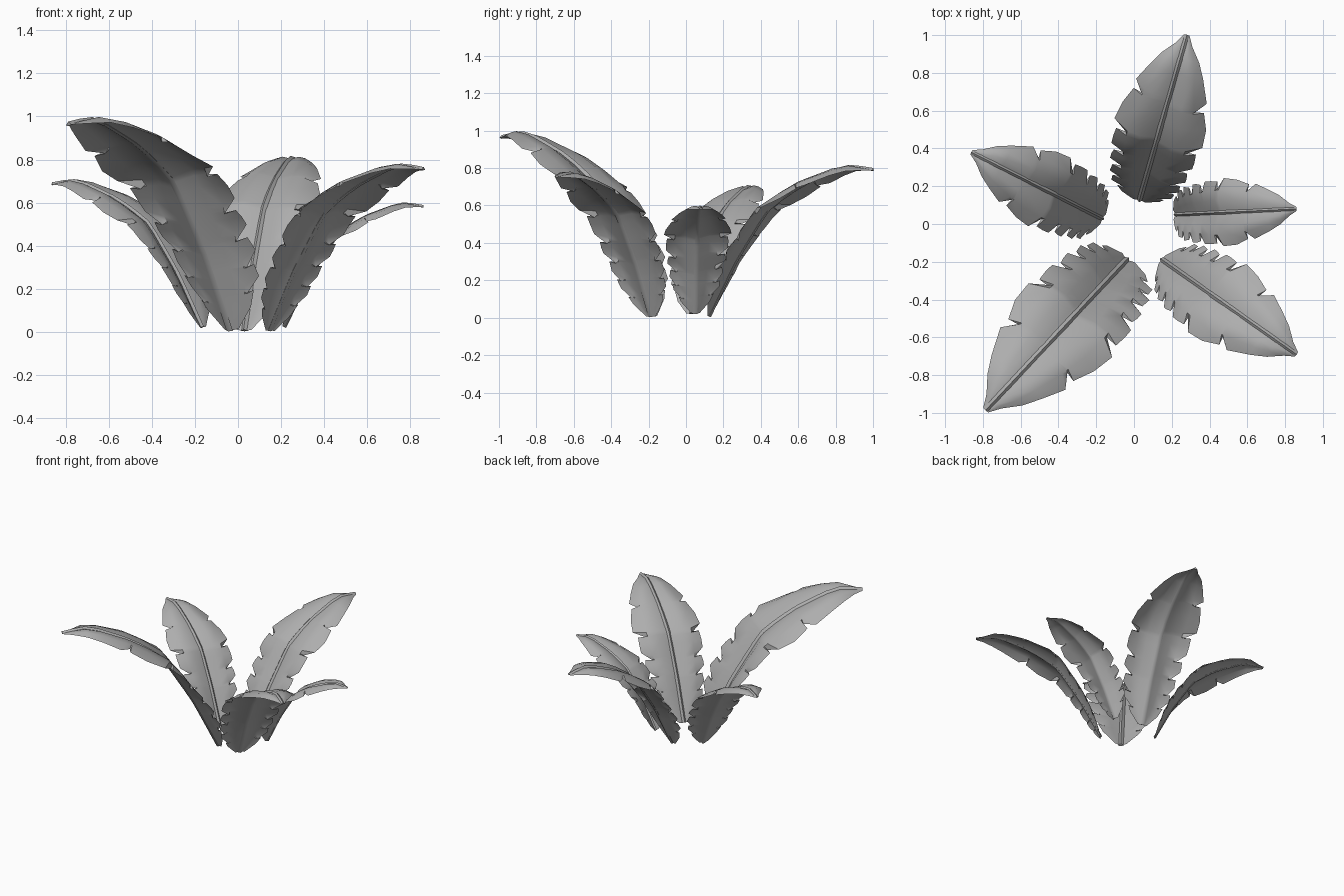
import bpy, bmesh, math
from mathutils import Vector

cube = bpy.data.objects.get("Cube")
if cube:
    bpy.data.objects.remove(cube)

grey = bpy.data.materials.new("leaf_grey")
grey.use_nodes = True
grey.diffuse_color = (0.42, 0.42, 0.42, 1)
grey.node_tree.nodes["Principled BSDF"].inputs["Base Color"].default_value = (0.42, 0.42, 0.42, 1)

# Midrib arc (t, outward, up), half width (t, w), edge cupping and edge droop (t, lift) of a unit leaf
ARC = [(0, 0, 0), (.25, .16, .37), (.5, .36, .73), (.67, .57, .89), (.86, .84, 1.02), (1, 1, .99)]
WIDTH = [(0, .04), (.07, .14), (.16, .215), (.3, .25), (.44, .275), (.57, .3), (.74, .23), (.82, .17), (.88, .125), (.95, .055), (1, .018)]
CUP = [(0, .02), (.1, .07), (.25, .08), (.45, .03), (.6, 0), (1, 0)]
DROOP = [(0, 0), (.45, 0), (.6, -.03), (.85, -.03), (1, 0)]
NOTCHES = [.15, .23, .315, .41, .54, .735]


def sample(table, t):
    """Linear look-up in a table of (t, values...)."""
    t = min(max(t, 0), 1)
    for a, b in zip(table, table[1:]):
        if t <= b[0]:
            f = (t - a[0]) / (b[0] - a[0])
            return [p + (q - p) * f for p, q in zip(a[1:], b[1:])]


def frame(t, length, height):
    """Softened point on the midrib and the upward normal of the blade there."""
    def at(u):
        r, z = sample(ARC, u)
        return Vector((r * length, 0, z * height))
    h = max(min(.04, t, 1 - t), 0)
    d = (at(t + .08) - at(t - .08)).normalized()
    return (at(t - h) + at(t + h) + at(t) * 2) / 4, Vector((-d.z, 0, d.x))


def side_rows(shift):
    """Rows of (inner t, edge t, edge fraction) with a slanted cut at each notch."""
    rows, last = [(0, 0, 1), (.06, .06, 1)], .06
    for n in NOTCHES:
        depth = .8 if n < .3 else .72
        n += shift
        mid = (last + n - .05) / 2
        if mid > last + .02:
            rows.append((mid, mid + .005, .99))
        rows += [(n - .05, n - .04, .94), (n - .042, n - .045, depth), (n - .03, n, 1.01)]
        last = n
    return rows + [(t, t, 1) for t in (.81, .88, .95, 1)]


def build_leaf(name, base, tip, height, scale, cup, roll):
    base, tip = Vector(base), Vector(tip)
    length = (tip - base).to_2d().length
    bm = bmesh.new()

    # Two notched blade halves, each arching up beside the rib
    for sign, shift in ((1, 0), (-1, -.02)):
        previous = None
        for inner, edge, cut in side_rows(shift):
            row = []
            for k, bump in ((0, 0), (.12, .009), (.38, .035), (.68, .03), (cut, 0)):
                t = edge if k == cut else inner + (edge - inner) * k * .3
                p, n = frame(t, length, height)
                w = sample(WIDTH, t)[0]
                curl = cup * sample(CUP, t)[0] + sample(DROOP, t)[0]
                lift = curl * k * k + bump * w / .3 + sign * roll * w * k
                row.append(bm.verts.new(p + scale * (Vector((0, sign * k * w, 0)) + n * lift)))
            if previous:
                for i in range(4):
                    quad = [previous[i], row[i], row[i + 1], previous[i + 1]]
                    bm.faces.new(quad if sign < 0 else quad[::-1])
            previous = row

    # Tapering midrib, a ridge on the upper side and almost flush below
    previous = None
    for j in range(17):
        t = j / 16
        p, n = frame(t, length, height)
        size = scale * (.02 - .004 * t)
        ring = [bm.verts.new(p + size * Vector((0, a, 0)) + n * size * b)
                for a, b in ((1, .1), (0, 1), (-1, .1), (0, -.25))]
        if previous:
            for i in range(4):
                m = (i + 1) % 4
                bm.faces.new((previous[i], previous[m], ring[m], ring[i]))
        else:
            bm.faces.new(ring[::-1])
        previous = ring
    bm.faces.new(previous)

    mesh = bpy.data.meshes.new(name)
    bm.to_mesh(mesh)
    bm.free()
    mesh.materials.append(grey)
    leaf = bpy.data.objects.new(name, mesh)
    leaf.location = base
    leaf.rotation_euler.z = math.atan2(tip.y - base.y, tip.x - base.x)
    bpy.context.collection.objects.link(leaf)
    bpy.ops.object.select_all(action='DESELECT')
    leaf.select_set(True)
    bpy.context.view_layer.objects.active = leaf
    bpy.ops.object.shade_smooth_by_angle(angle=math.radians(40))


# Rosette of five leaves: base, tip, height, size, cupping, sideways roll
build_leaf("back_leaf", (.03, .13, .005), (.28, 1.0, 0), .79, .83, .5, 0)
build_leaf("front_right_leaf", (-.04, -.19, .005), (-.785, -.985, 0), .965, 1.0, .9, .12)
build_leaf("front_left_leaf", (.15, -.19, .005), (.86, -.69, 0), .755, .8, .1, -.08)
build_leaf("left_leaf", (.22, .05, .02), (.86, .08, 0), .565, .61, 1.1, 0)
build_leaf("right_leaf", (-.17, .03, .02), (-.86, .38, 0), .67, .72, .6, -.06)
